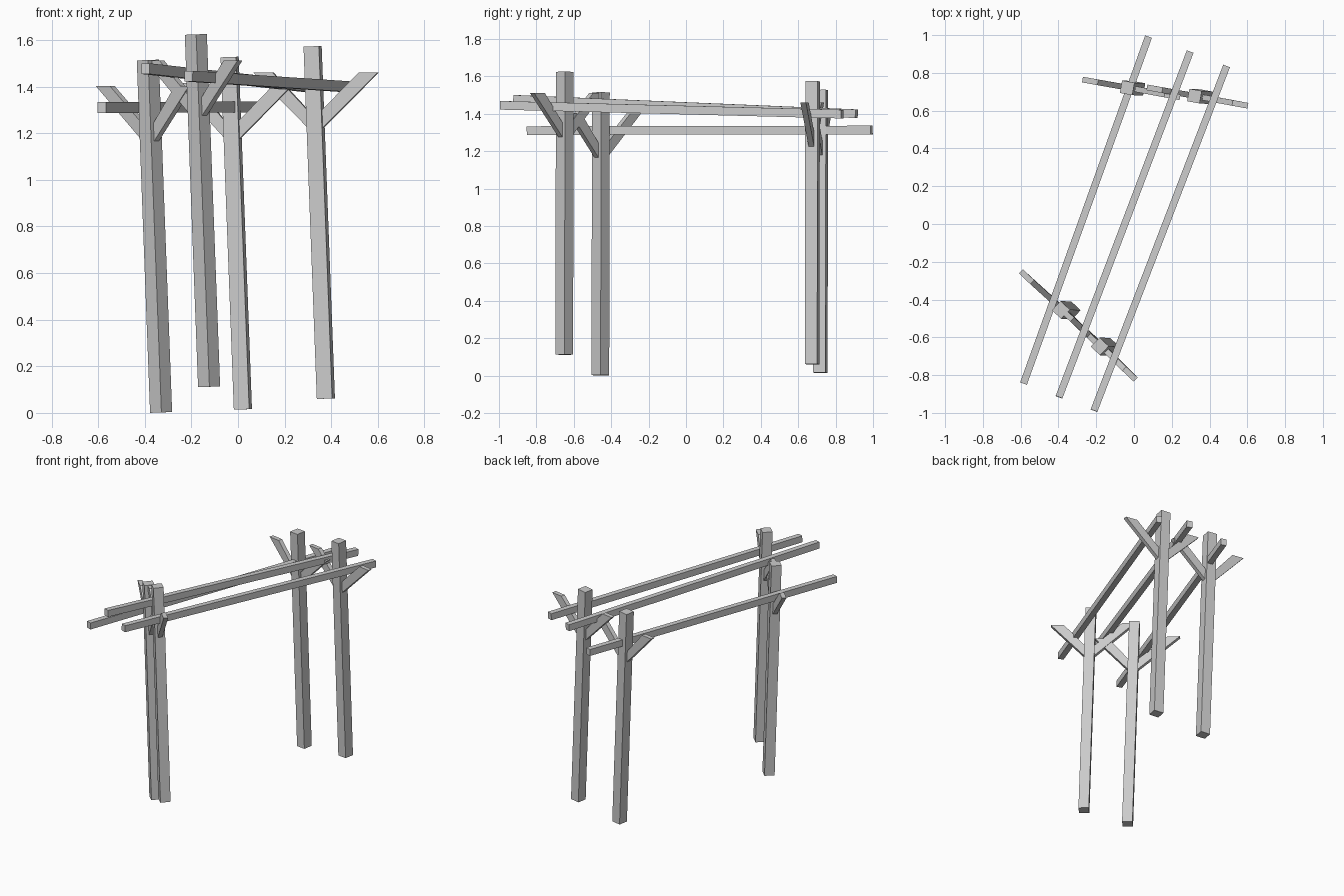
import bpy, bmesh
from math import radians, cos, sin
from mathutils import Vector

if "Cube" in bpy.data.objects:
    bpy.data.objects.remove(bpy.data.objects["Cube"])

def prism(name, ring, offset):
    """Extrude a closed outline along offset."""
    bm = bmesh.new()
    face = bm.faces.new([bm.verts.new(p) for p in ring])
    new = bmesh.ops.extrude_face_region(bm, geom=[face])["geom"]
    bmesh.ops.translate(bm, verts=[g for g in new if isinstance(g, bmesh.types.BMVert)], vec=offset)
    bmesh.ops.recalc_face_normals(bm, faces=bm.faces)
    me = bpy.data.meshes.new(name)
    bm.to_mesh(me)
    bm.free()
    ob = bpy.data.objects.new(name, me)
    bpy.context.collection.objects.link(ob)

def beam(name, a, b, side, w, h):
    """Rectangular timber from a to b; side is the width direction."""
    a, b = Vector(a), Vector(b)
    d = (b - a).normalized()
    up = d.cross(side).normalized()
    s = up.cross(d)
    ring = [a + s * i * w / 2 + up * j * h / 2 for i, j in ((-1, -1), (1, -1), (1, 1), (-1, 1))]
    prism(name, ring, b - a)

LEAN = Vector((-0.057, 0.003, 1.512))
POST, BRACE = 0.067, 0.03

# posts: base centre, yaw of the frame, brace reach to left and right
posts = {
    "front_left": ((-0.330, -0.458, 0.002), -43.4, 0.298, 0.25),
    "front_right": ((-0.124, -0.651, 0.112), -43.4, 0.29, 0.255),
    "back_left": ((0.021, 0.718, 0.015), -10.3, 0.245, 0.28),
    "back_right": ((0.377, 0.674, 0.061), -10.3, 0.26, 0.283),
}
for key, (base, yaw, left, right) in posts.items():
    base = Vector(base)
    u = Vector((cos(radians(yaw)), sin(radians(yaw)), 0))
    n = Vector((-u.y, u.x, 0))
    beam(key + "_post", base, base + LEAN, u, POST, POST)
    # angled braces on both sides of the post, cut level on top
    for label, sign, reach in (("left", -1, left), ("right", 1, right)):
        outline = [(0.025, 1.155), (reach, 1.40), (reach - 0.083, 1.40), (0.025, 1.232)]
        ring = [base + LEAN * (z / LEAN.z) + u * sign * x - n * BRACE / 2 for x, z in outline]
        prism(f"{key}_{label}_brace", ring, n * BRACE)

# long top rails
rails = [
    ((-0.585, -0.845, 1.310), (0.077, 0.992, 1.313)),
    ((-0.397, -0.917, 1.477), (0.297, 0.912, 1.400)),
    ((-0.212, -0.988, 1.445), (0.490, 0.836, 1.398)),
]
for i, (a, b) in enumerate(rails):
    d = Vector(b) - Vector(a)
    beam(f"top_rail_{i + 1}", a, b, Vector((d.y, -d.x, 0)), 0.038, 0.046)
